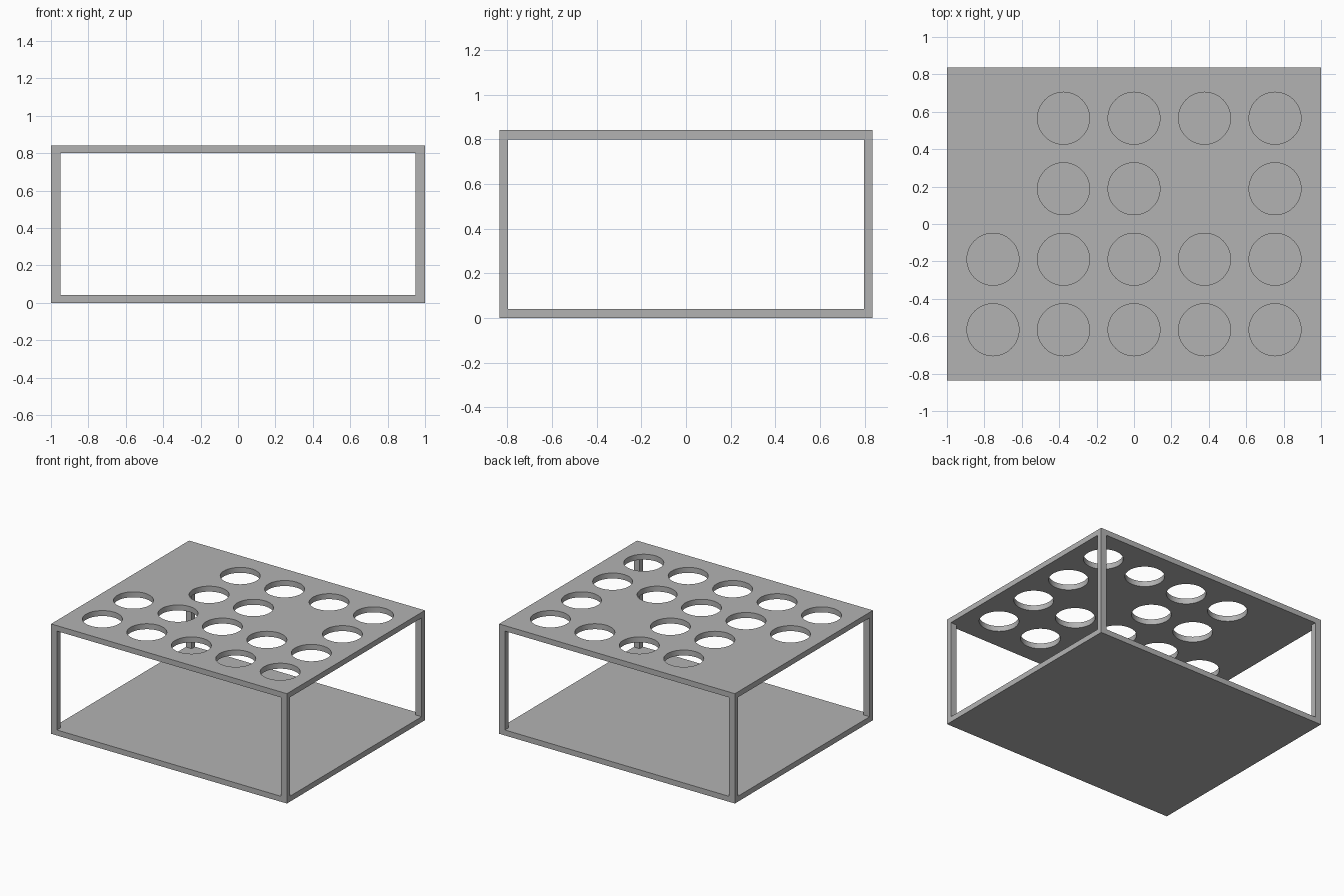
import bpy
from mathutils import Vector

old = bpy.data.objects.get("Cube")
if old:
    bpy.data.objects.remove(old, do_unlink=True)

# Overall size and wall thicknesses
SIZE = Vector((2.0, 1.672, 0.842))
POST_X, POST_Y, SLAB = 0.05, 0.04, 0.042
PITCH, RADIUS = 0.377, 0.139
MID = SIZE.z / 2

grey = bpy.data.materials.new("plain grey")
grey.use_nodes = True
COLOUR = (0.45, 0.45, 0.45, 1)
grey.diffuse_color = COLOUR
grey.node_tree.nodes["Principled BSDF"].inputs["Base Color"].default_value = COLOUR


def box(name, size):
    bpy.ops.mesh.primitive_cube_add(size=1, location=(0, 0, MID))
    ob = bpy.context.object
    ob.name = name
    ob.scale = size
    bpy.ops.object.transform_apply(location=False, rotation=False, scale=True)
    ob.data.materials.append(grey)
    return ob


def carve(target, cutter):
    mod = target.modifiers.new("cut " + cutter.name, "BOOLEAN")
    mod.operation = "DIFFERENCE"
    mod.solver = "EXACT"
    mod.object = cutter
    bpy.context.view_layer.objects.active = target
    bpy.ops.object.modifier_apply(modifier=mod.name)
    bpy.data.objects.remove(cutter, do_unlink=True)


# Open case: one block with a window right through each way, leaving corner posts
case = box("open_case", SIZE)
inner_z = SIZE.z - 2 * SLAB
carve(case, box("front_opening", (SIZE.x - 2 * POST_X, SIZE.y + 1, inner_z)))
carve(case, box("side_opening", (SIZE.x + 1, SIZE.y - 2 * POST_Y, inner_z)))

# Round holes in the top plate, with three places left solid
SOLID = {(0, 3), (0, 2), (3, 2)}
for col in range(5):
    for row in range(4):
        if (col, row) in SOLID:
            continue
        bpy.ops.mesh.primitive_cylinder_add(
            vertices=64, radius=RADIUS, depth=0.3,
            location=((col - 2) * PITCH, (row - 1.5) * PITCH, SIZE.z))
        hole = bpy.context.object
        hole.data.materials.append(grey)
        carve(case, hole)

# Smooth hole walls, crisp edges elsewhere
bpy.ops.object.select_all(action="DESELECT")
case.select_set(True)
bpy.context.view_layer.objects.active = case
bpy.ops.object.shade_smooth_by_angle(angle=0.5)
